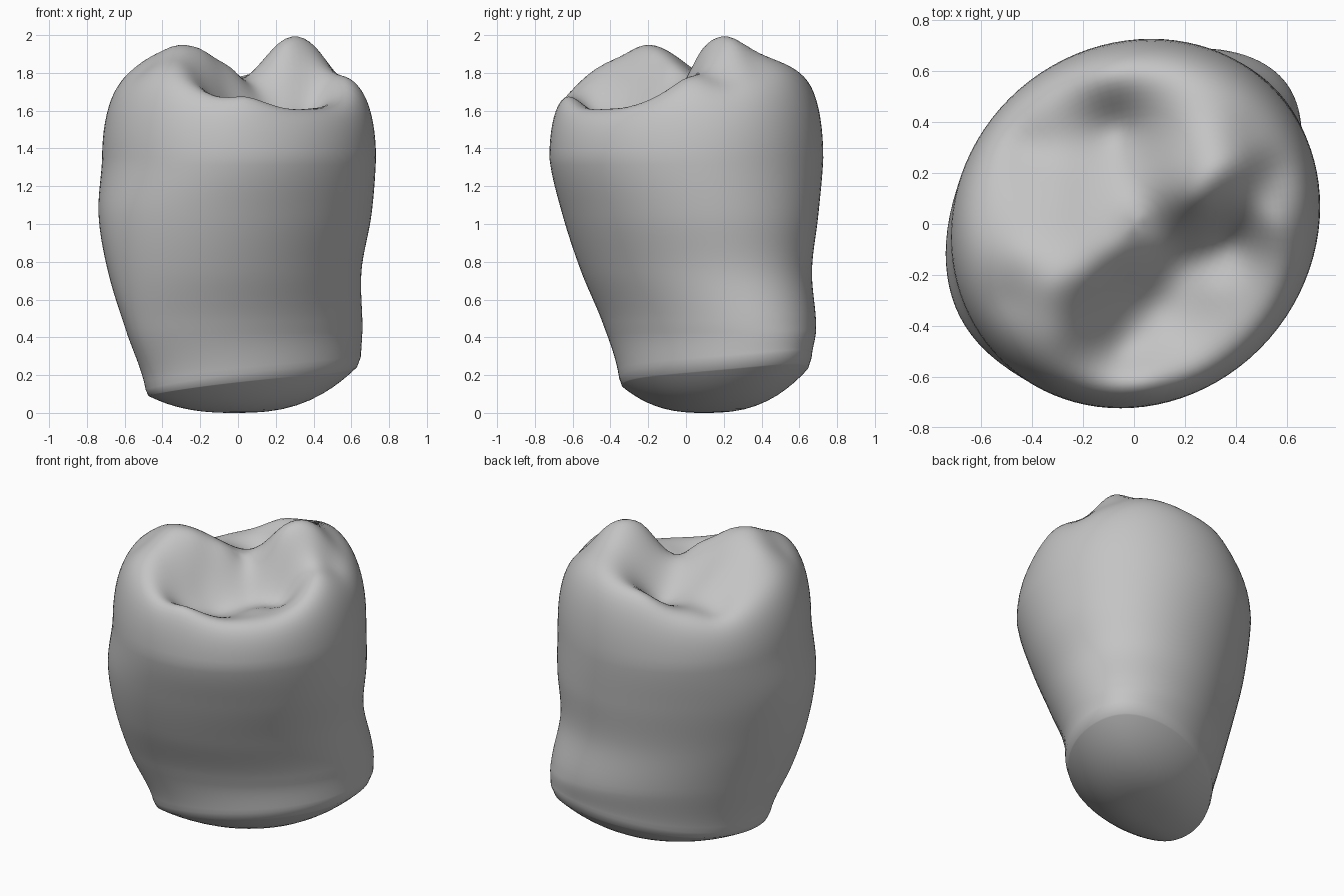
import bpy, bmesh, math
from mathutils import Vector

SEGMENTS, SIDE_RINGS, CAP_RINGS = 96, 32, 30
SHOULDER = 1.35      # height where the crown starts to round over
CROWN_RADIUS = .72

if "Cube" in bpy.data.objects:
    bpy.data.objects.remove(bpy.data.objects["Cube"], do_unlink=True)

# Half-widths of the body in eight compass directions, by height
LEVELS = [
    (.2, (.64, .82, .66, .48, .48, .5, .34, .4)),
    (.45, (.665, .8, .7, .53, .595, .63, .425, .41)),
    (.75, (.65, .75, .67, .59, .685, .725, .545, .515)),
    (1.05, (.70, .77, .70, .655, .735, .77, .645, .625)),
    (SHOULDER, (.735, .76, .73, .69, .725, .74, .73, .69)),
]

# Cusps, ridges and grooves of the chewing surface
RIGHT_CUSP = [(-.32, -.24, 1.94), (-.46, -.1, 1.88), (-.56, .02, 1.77), (-.3, -.44, 1.83),
              (-.5, -.3, 1.8), (-.2, .05, 1.8), (-.17, -.2, 1.9), (-.03, -.08, 1.82),
              (-.06, -.27, 1.69), (-.16, -.5, 1.69), (-.3, .15, 1.74)]
LEFT_CUSP = [(.32, .2, 1.99), (.25, .09, 1.93), (.4, .13, 1.89), (.17, .2, 1.91), (.41, .25, 1.93),
             (.2, .43, 1.86), (.45, .36, 1.82), (.55, .2, 1.75)]
BACK_RIM = [(-.43, .31, 1.63), (-.35, .4, 1.65), (-.1, .58, 1.76), (-.27, .53, 1.68)]
FRONT_RIM = [(.04, -.64, 1.67), (.22, -.5, 1.61), (.43, -.32, 1.62), (.56, 0, 1.77)]
GROOVES = [(.06, 0, 1.755), (-.02, .23, 1.7), (-.06, .38, 1.62), (.2, -.15, 1.58),
           (.08, -.32, 1.54), (-.05, -.5, 1.6), (.32, -.25, 1.6), (.38, -.07, 1.61)]


def harmonics(widths):
    """Low-order periodic fit of the eight half-widths."""
    result = [(sum(widths) / 8, 0)]
    for k, weight in ((1, 1), (2, 1), (3, .5)):
        angles = [k * i * math.pi / 4 for i in range(8)]
        result.append((weight * sum(w * math.cos(a) for w, a in zip(widths, angles)) / 4,
                       weight * sum(w * math.sin(a) for w, a in zip(widths, angles)) / 4))
    return result


def outline(widths):
    """Smooth closed curve that touches the given half-widths."""
    terms = harmonics(widths)
    points = []
    for i in range(SEGMENTS):
        a = math.tau * i / SEGMENTS
        h = sum(c * math.cos(k * a) + s * math.sin(k * a) for k, (c, s) in enumerate(terms))
        d = sum(k * (s * math.cos(k * a) - c * math.sin(k * a)) for k, (c, s) in enumerate(terms))
        normal = Vector((math.cos(a), math.sin(a)))
        tangent = Vector((-math.sin(a), math.cos(a)))
        points.append(normal * h + tangent * d)
    return points


def spline(a, b, c, d, t):
    return b + (c - a) * t / 2 + (a * 2 - b * 5 + c * 4 - d) * t**2 / 2 + (b * 3 - a - c * 3 + d) * t**3 / 2


def shoulder(s):
    """Rounding from the middle of the crown to its edge."""
    return math.sqrt(max(0, 1 - s**7))


def kernel(p, q):
    return math.sqrt((p[0] - q[0])**2 + (p[1] - q[1])**2 + .005)


def solve(matrix, values):
    """Gaussian elimination with pivoting."""
    n = len(values)
    rows = [list(r) + [v] for r, v in zip(matrix, values)]
    for i in range(n):
        pivot = max(range(i, n), key=lambda r: abs(rows[r][i]))
        rows[i], rows[pivot] = rows[pivot], rows[i]
        for j in range(n):
            if j != i:
                f = rows[j][i] / rows[i][i]
                rows[j] = [x - f * y for x, y in zip(rows[j], rows[i])]
    return [rows[i][n] / rows[i][i] for i in range(n)]


# Fit a smooth relief through the crown landmarks
landmarks = RIGHT_CUSP + LEFT_CUSP + BACK_RIM + FRONT_RIM + GROOVES
rise = [(z - SHOULDER) / shoulder(min(.9, math.hypot(x, y) / CROWN_RADIUS)) for x, y, z in landmarks]
weights = solve([[kernel(p, q) for q in landmarks] for p in landmarks], rise)


def relief(p):
    return max(.1, sum(w * kernel(p, q) for w, q in zip(weights, landmarks)))


def base_edge(p):
    """Height of the tilted lower edge."""
    return .17 + .14 * p.x + .14 * p.y**2


rings = []
curves = [outline(widths) for z, widths in LEVELS]

# Underside: shallow bowl out to the lower edge
CENTRE = Vector((-.01, .1))
for r in range(1, 13):
    s = math.sin(math.pi / 2 * r / 12)
    rings.append([(*CENTRE.lerp(p, s * .97), base_edge(p) * .88 * s**2.6) for p in curves[0]])

# Side wall: blend between the outlines
last = len(LEVELS) - 1
for r in range(SIDE_RINGS + 1):
    f = r / SIDE_RINGS * last
    k = min(int(f), last - 1)
    ids = [max(k - 1, 0), k, k + 1, min(k + 2, last)]
    height = LEVELS[k][0] + (LEVELS[k + 1][0] - LEVELS[k][0]) * (f - k)
    ring = []
    for i in range(SEGMENTS):
        p = spline(*[curves[j][i] for j in ids], f - k)
        drop = (base_edge(curves[0][i]) + .02 - LEVELS[0][0]) * max(0, 1 - f)
        ring.append((p.x, p.y, height + drop))
    rings.append(ring)

# Crown: rounded shoulder carrying the relief
for r in range(1, CAP_RINGS):
    s = math.cos(math.pi / 2 * r / CAP_RINGS)
    rings.append([(p.x * s, p.y * s, SHOULDER + relief(p * s) * shoulder(s)) for p in curves[-1]])

# Skin the rings
bm = bmesh.new()
loops = [[bm.verts.new(co) for co in ring] for ring in rings]
for low, high in zip(loops, loops[1:]):
    for i in range(SEGMENTS):
        j = (i + 1) % SEGMENTS
        bm.faces.new((low[i], low[j], high[j], high[i]))
bottom = bm.verts.new((*CENTRE, 0))
top = bm.verts.new((0, 0, SHOULDER + relief((0, 0))))
for i in range(SEGMENTS):
    j = (i + 1) % SEGMENTS
    bm.faces.new((bottom, loops[0][j], loops[0][i]))
    bm.faces.new((top, loops[-1][i], loops[-1][j]))
bmesh.ops.recalc_face_normals(bm, faces=bm.faces)
for face in bm.faces:
    face.smooth = True

mesh = bpy.data.meshes.new("molar_tooth")
bm.to_mesh(mesh)
bm.free()
tooth = bpy.data.objects.new("molar_tooth", mesh)
bpy.context.collection.objects.link(tooth)

# Plain grey finish
grey = bpy.data.materials.new("plain_grey")
grey.use_nodes = True
colour = (.55, .55, .55, 1)
grey.diffuse_color = colour
grey.node_tree.nodes["Principled BSDF"].inputs["Base Color"].default_value = colour
mesh.materials.append(grey)
